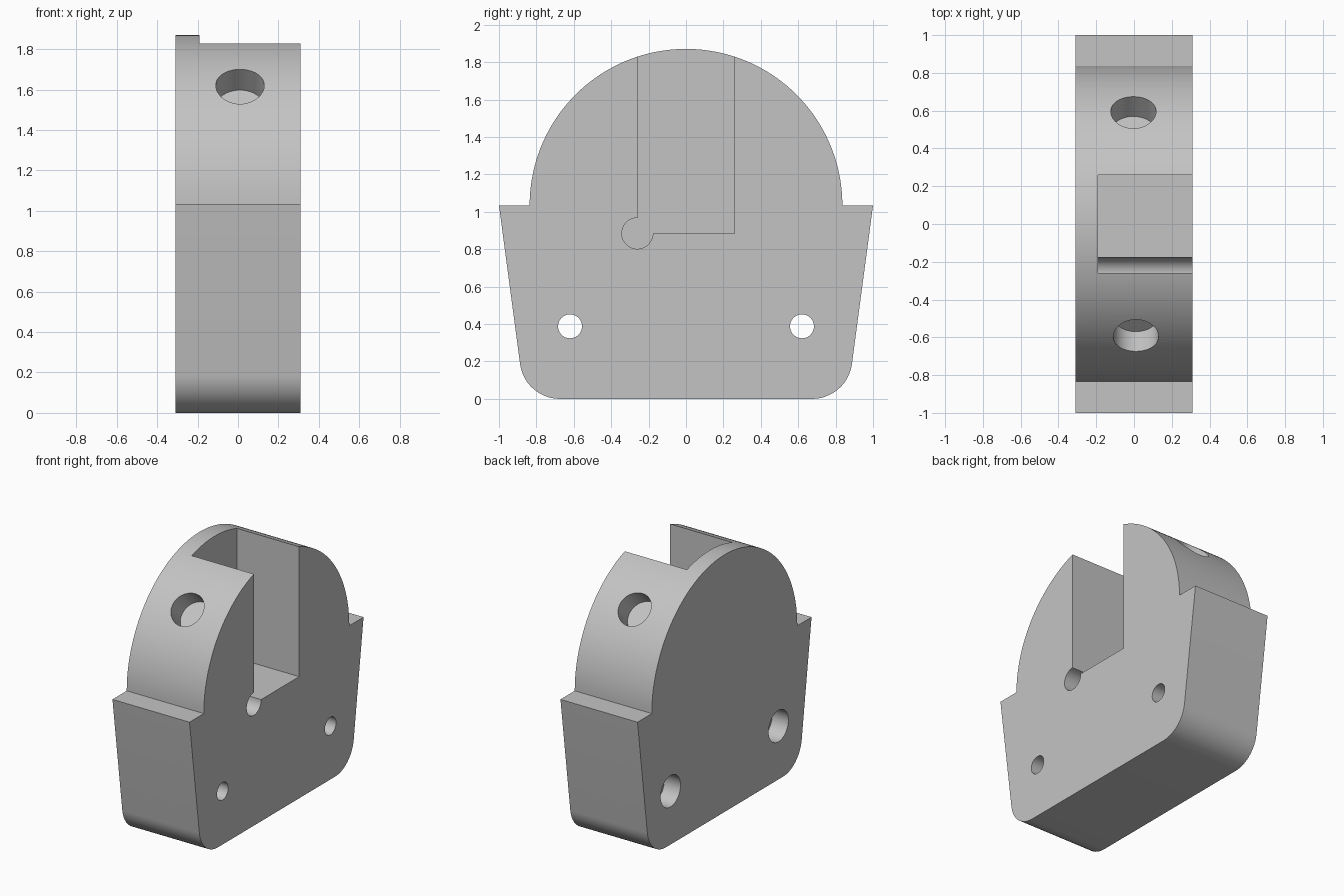
import bpy, bmesh
from math import cos, sin, radians, pi
from mathutils import Vector, Matrix

if "Cube" in bpy.data.objects:
    bpy.data.objects.remove(bpy.data.objects["Cube"], do_unlink=True)

HALF = 0.31           # half thickness in x
DOME_Z, DOME_R = 1.035, 0.836


def arc(cy, cz, r, start, end, steps):
    """Points on an arc in the y-z plane, angles in degrees."""
    angles = [radians(start + (end - start) * i / steps) for i in range(steps + 1)]
    return [(cy + r * cos(a), cz + r * sin(a)) for a in angles]


def finish(name, bm):
    bmesh.ops.recalc_face_normals(bm, faces=bm.faces)
    mesh = bpy.data.meshes.new(name)
    bm.to_mesh(mesh)
    bm.free()
    obj = bpy.data.objects.new(name, mesh)
    bpy.context.collection.objects.link(obj)
    return obj


def prism(name, profile, x0, x1):
    """Extrude a y-z profile from x0 to x1."""
    bm = bmesh.new()
    face = bm.faces.new([bm.verts.new((x0, y, z)) for y, z in profile])
    ext = bmesh.ops.extrude_face_region(bm, geom=[face])
    verts = [g for g in ext["geom"] if isinstance(g, bmesh.types.BMVert)]
    bmesh.ops.translate(bm, verts=verts, vec=(x1 - x0, 0, 0))
    return finish(name, bm)


def rod(name, start, end, r):
    """Cylinder between two points."""
    a, b = Vector(start), Vector(end)
    turn = (b - a).to_track_quat("Z", "Y").to_matrix().to_4x4()
    bm = bmesh.new()
    bmesh.ops.create_cone(bm, cap_ends=True, segments=48, radius1=r, radius2=r,
                          depth=(b - a).length,
                          matrix=Matrix.Translation((a + b) / 2) @ turn)
    return finish(name, bm)


# Body: tapered base with rounded lower corners, shoulders and a domed top
corner = arc(0.674, 0.215, 0.215, -90, -7.6, 14)
right_edge = corner + [(1.0, DOME_Z)]
left_edge = [(-y, z) for y, z in reversed(right_edge)]
dome = arc(0, DOME_Z, DOME_R, 0, 180, 96)
body = prism("clamp_body", right_edge + dome + left_edge, -HALF, HALF)

# Pocket open at the top and one side, with a round relief in its lower corner
pocket = [(0.26, 0.885), (0.26, 2.1), (-0.26, 2.1)] + arc(-0.26, 0.885, 0.083, 90, 360, 40)
cutters = [prism("pocket_cutter", pocket, -0.19, 0.5)]

# Bolt holes through the base, counterbored on the closed side
for y in (-0.62, 0.62):
    cutters.append(rod("bolt_hole_cutter", (-0.5, y, 0.388), (0.5, y, 0.388), 0.064))
    cutters.append(rod("counterbore_cutter", (-0.5, y, 0.388), (-0.18, y, 0.388), 0.114))

# Blind round sockets pointing into the dome
for x, angle in ((0.01, 135.5), (-0.003, 44.5)):
    c, s = cos(radians(angle)), sin(radians(angle))
    inner, outer = DOME_R - 0.155, DOME_R + 0.2
    cutters.append(rod("socket_cutter", (x, inner * c, DOME_Z + inner * s),
                       (x, outer * c, DOME_Z + outer * s), 0.12))

# Cut, then discard the cutters
bpy.ops.object.select_all(action="DESELECT")
bpy.context.view_layer.objects.active = body
body.select_set(True)
for cutter in cutters:
    mod = body.modifiers.new("cut", "BOOLEAN")
    mod.operation, mod.solver, mod.object = "DIFFERENCE", "EXACT", cutter
    bpy.ops.object.modifier_apply(modifier=mod.name)
    bpy.data.objects.remove(cutter, do_unlink=True)

# Plain grey material
grey = bpy.data.materials.new("light_grey")
grey.use_nodes = True
grey.diffuse_color = (0.55, 0.55, 0.55, 1)
grey.node_tree.nodes["Principled BSDF"].inputs["Base Color"].default_value = (0.55, 0.55, 0.55, 1)
body.data.materials.clear()
body.data.materials.append(grey)
bpy.ops.object.shade_smooth_by_angle(angle=radians(25))
